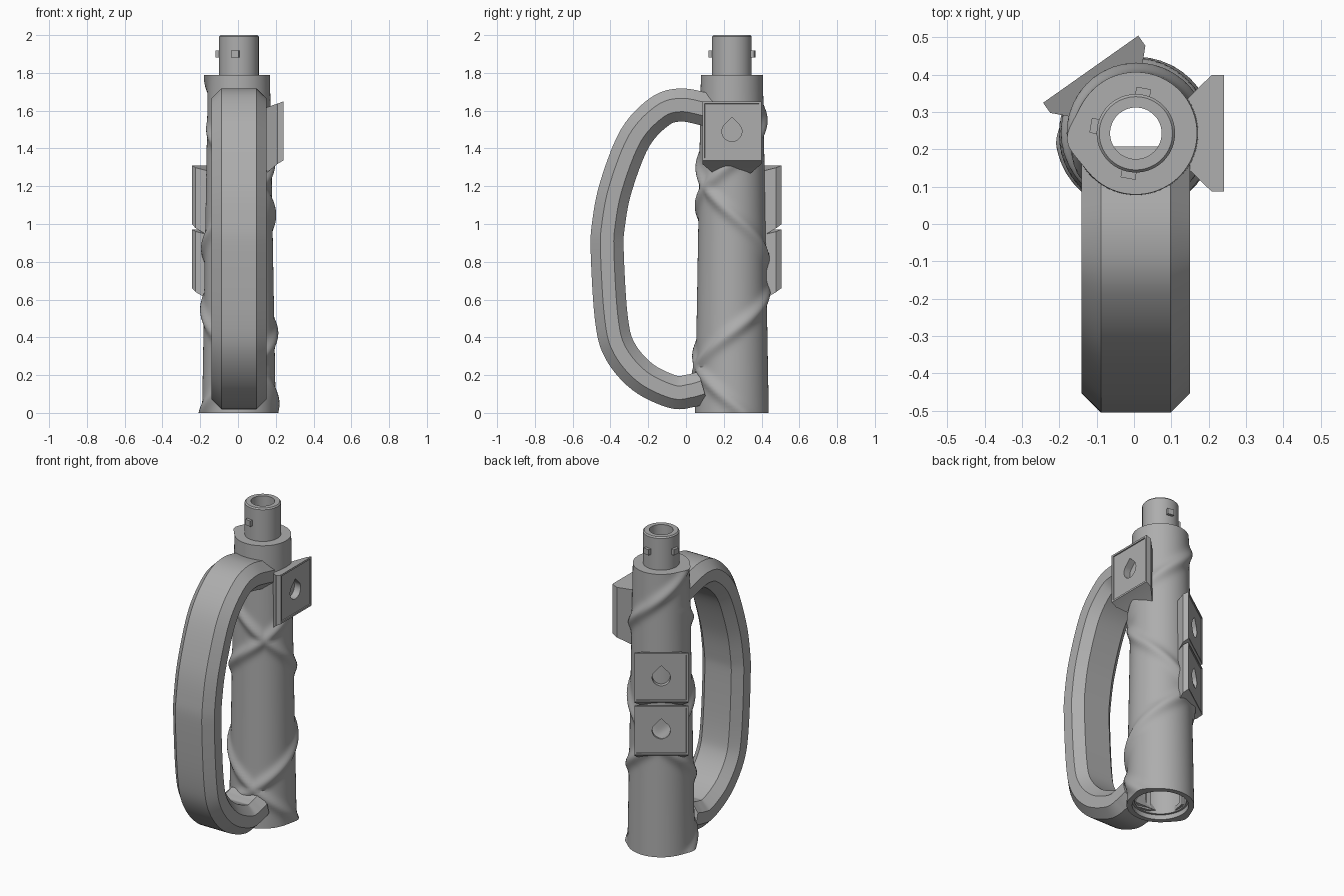
import bpy, bmesh, math
from math import sin, cos, pi, tau, exp, radians
from mathutils import Vector, Matrix

old = bpy.data.objects.get("Cube")
if old:
    bpy.data.objects.remove(old, do_unlink=True)

GREY = (0.42, 0.42, 0.42, 1)
mat = bpy.data.materials.new("plain grey")
mat.use_nodes = True
mat.diffuse_color = GREY
mat.node_tree.nodes["Principled BSDF"].inputs["Base Color"].default_value = GREY

AXIS = Vector((0.005, 0.243, 0))


def finish(name, bm, smooth=True):
    bmesh.ops.recalc_face_normals(bm, faces=bm.faces)
    me = bpy.data.meshes.new(name)
    bm.to_mesh(me)
    bm.free()
    ob = bpy.data.objects.new(name, me)
    bpy.context.collection.objects.link(ob)
    me.materials.append(mat)
    bpy.ops.object.select_all(action='DESELECT')
    ob.select_set(True)
    bpy.context.view_layer.objects.active = ob
    if smooth:
        bpy.ops.object.shade_smooth_by_angle(angle=radians(32))
    return ob


def skin(bm, rings, closed):
    """Join rings of equal length with quads."""
    n = len(rings[0])
    pairs = list(zip(rings, rings[1:])) + ([(rings[-1], rings[0])] if closed else [])
    for a, b in pairs:
        for i in range(n):
            j = (i + 1) % n
            bm.faces.new((a[i], a[j], b[j], b[i]))


def around(angle):
    """Frame on the shaft axis whose local x points outwards at the angle."""
    return Matrix.Translation(AXIS) @ Matrix.Rotation(radians(angle), 4, 'Z')


# Shaft: hollow tapered tube with two opposed spiral ridges and a spigot on top
def ridge(z, turn):
    def wave(offset, pitch):
        d = (offset + pitch / 2) % pitch - pitch / 2
        return exp(-(d / 0.042) ** 2)
    right = wave(z - 0.2 - 0.9 * (turn - 0.75), 0.9)
    left = wave(z - 1.3 + 1.0 * (turn - 0.75), 1.0)
    left *= min(1, max(0, (1.55 - z) / 0.1))
    return 0.021 * max(right, left)


SHOULDER, STEPS, SIDES = 1.79, 110, 96
outer = [(0.195 - 0.031 * k / STEPS, SHOULDER * k / STEPS, True) for k in range(STEPS + 1)]
inner = [(0.164, SHOULDER, False), (0.105, SHOULDER, False), (0.105, 1.992, False),
         (0.098, 2, False), (0.069, 2, False), (0.069, 1.72, False), (0.14, 1.65, False),
         (0.15, 0.03, False), (0.163, 0.03, False), (0.163, 0, False)]
bm = bmesh.new()
rings = []
for r, z, ridged in outer + inner[1:]:
    ring = []
    for i in range(SIDES):
        t = i / SIDES
        rr = r + (ridge(z, t) if ridged else 0)
        ring.append(bm.verts.new(AXIS + Vector((rr * cos(t * tau), rr * sin(t * tau), z))))
    rings.append(ring)
skin(bm, rings, True)
finish("shaft", bm)


def block(bm, frame, centre, size):
    bmesh.ops.create_cube(bm, size=1, matrix=frame @ Matrix.Translation(centre)
                          @ Matrix.Diagonal((*size, 1)))


# Locking lugs on the spigot, and hooked catches inside the bottom socket
lugs, catches = bmesh.new(), bmesh.new()
for angle in (80, 170, 260):
    block(lugs, around(angle), (0.108, 0, 1.9), (0.03, 0.04, 0.036))
    block(catches, around(angle), (0.145, 0, 0.1), (0.02, 0.03, 0.12))
    block(catches, around(angle), (0.143, 0.035, 0.05), (0.02, 0.06, 0.025))
finish("locking_lugs", lugs, False)
finish("socket_catches", catches, False)

# Handle: chamfered bar swept along a smooth path
path = [Vector((0, y, z)) for y, z in (
    (0.185, 1.585), (0.09, 1.61), (-0.03, 1.63), (-0.14, 1.595), (-0.27, 1.455), (-0.37, 1.2),
    (-0.41, 1.0), (-0.417, 0.85), (-0.395, 0.5), (-0.35, 0.33), (-0.23, 0.19),
    (-0.07, 0.112), (0.02, 0.116), (0.09, 0.135))]


def spline(pts, steps):
    ext = [2 * pts[0] - pts[1]] + pts + [2 * pts[-1] - pts[-2]]
    out = []
    for a, b, c, d in zip(ext, ext[1:], ext[2:], ext[3:]):
        for k in range(steps):
            t = k / steps
            out.append(0.5 * (2 * b + (c - a) * t + (2 * a - 5 * b + 4 * c - d) * t ** 2
                              + (3 * b - a - 3 * c + d) * t ** 3))
    return out + [pts[-1]]


line = spline(path, 6)
W, H, C = 0.145, 0.0875, 0.052
section = [(W, H - C), (W - C, H), (C - W, H), (-W, H - C),
           (-W, C - H), (C - W, -H), (W - C, -H), (W, C - H)]
bm = bmesh.new()
rings = []
for i, p in enumerate(line):
    tan = (line[min(i + 1, len(line) - 1)] - line[max(i - 1, 0)]).normalized()
    side = tan.cross(Vector((1, 0, 0)))
    rings.append([bm.verts.new(p + Vector((a + AXIS.x, 0, 0)) + side * b) for a, b in section])
skin(bm, rings, False)
bm.faces.new(rings[0])
bm.faces.new(rings[-1])
finish("handle", bm)


# Mounts: square face on a tapered bracket, with a rim and a teardrop socket
def mount(name, angle, reach, bottom):
    frame = around(angle)
    half, mid = 0.156, bottom + 0.156
    bm = bmesh.new()
    rings = []
    for depth, inset, low, high in ((0, 0, 0, 0), (0.033, 0, 0.02, 0.012), (0.1, 0.065, 0.075, 0.035)):
        w = half - inset
        rings.append([bm.verts.new(frame @ Vector((reach - depth, y, mid + z))) for y, z in (
            (-w, -half - low), (w, -half - low), (w, half - high), (-w, half - high))])
    skin(bm, rings, False)
    bm.faces.new(rings[-1])
    face = bm.faces.new(rings[0])
    bmesh.ops.recalc_face_normals(bm, faces=bm.faces)
    bmesh.ops.inset_region(bm, faces=[face], thickness=0.016)
    bmesh.ops.inset_region(bm, faces=[face], thickness=0.002, depth=-0.006)
    body = finish(name, bm, False)

    bm = bmesh.new()
    r = 0.053
    outline = [(r * cos(a), r * sin(a)) for a in
               (radians(135 + 270 * k / 30) for k in range(31))] + [(0, r * 1.414)]
    rings = [[bm.verts.new(frame @ Vector((x, y, mid - 0.003 + z))) for y, z in outline]
             for x in (reach - 0.05, reach + 0.05)]
    skin(bm, rings, False)
    for ring in rings:
        bm.faces.new(ring)
    cutter = finish(name + "_cutter", bm, False)
    cutter.hide_render = True
    bpy.context.view_layer.objects.active = body
    cut = body.modifiers.new("socket", 'BOOLEAN')
    cut.operation, cut.solver, cut.object = 'DIFFERENCE', 'EXACT', cutter
    bpy.ops.object.modifier_apply(modifier=cut.name)
    bpy.data.objects.remove(cutter, do_unlink=True)
    bpy.ops.object.select_all(action='DESELECT')
    body.select_set(True)
    bpy.ops.object.shade_smooth_by_angle(angle=radians(30))


mount("side_mount", 0, 0.236, 1.337)
mount("back_mount_upper", 125.2, 0.21, 0.998)
mount("back_mount_lower", 125.2, 0.21, 0.66)
